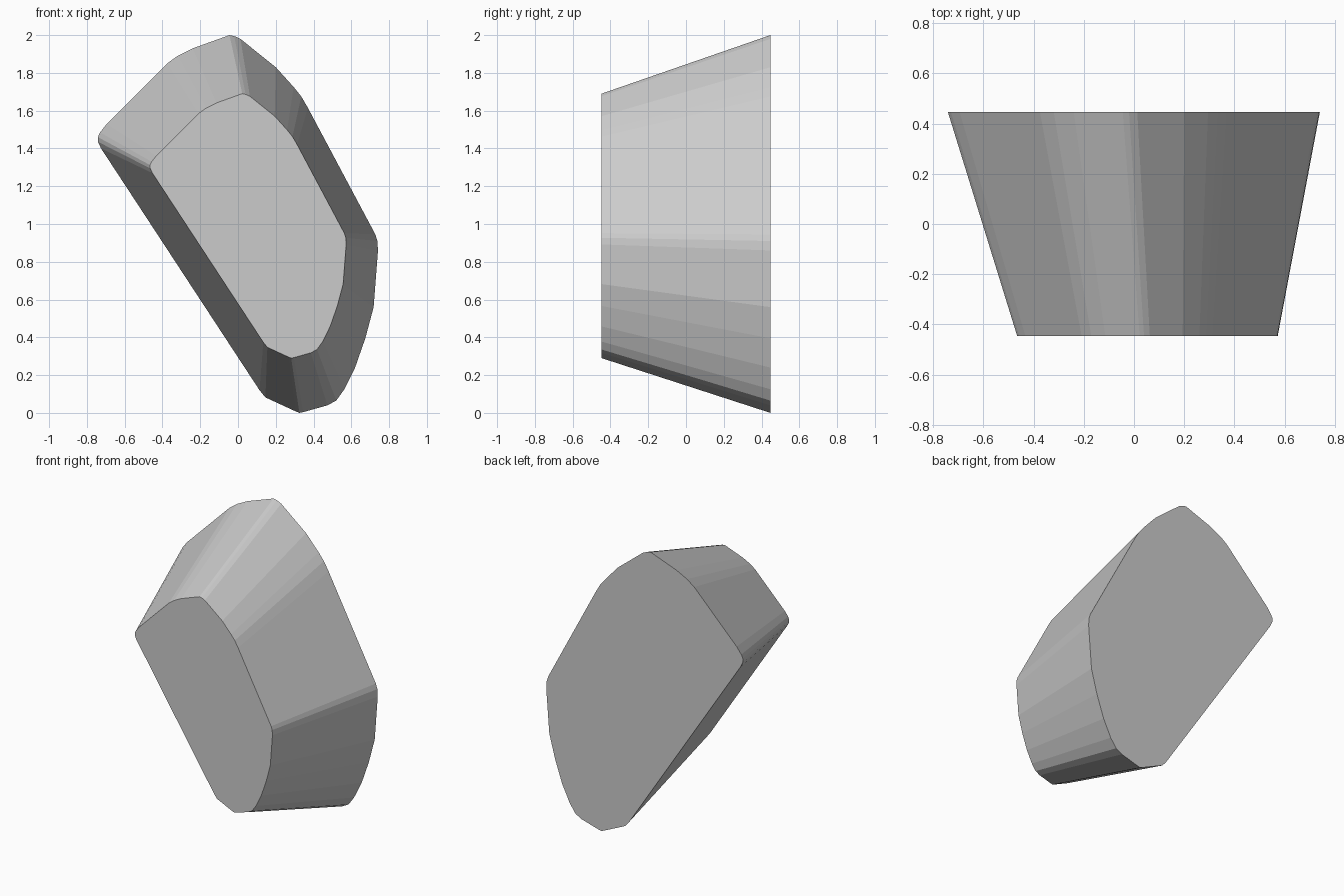
import bpy, bmesh

if "Cube" in bpy.data.objects:
    bpy.data.objects.remove(bpy.data.objects["Cube"])

# Outline of the large back face (x, z), clockwise from the top
PROFILE = [
    (-0.045, 2.0), (-0.02, 1.995), (0.013, 1.98), (0.2, 1.83), (0.295, 1.725),
    (0.335, 1.675), (0.37, 1.615), (0.727, 0.945), (0.738, 0.91), (0.741, 0.86),
    (0.718, 0.56), (0.674, 0.395), (0.62, 0.24), (0.563, 0.125), (0.52, 0.065),
    (0.473, 0.04), (0.345, 0.004), (0.325, 0.0), (0.305, 0.008), (0.145, 0.082),
    (0.114, 0.12), (-0.725, 1.40), (-0.741, 1.435), (-0.742, 1.46),
    (-0.73, 1.485), (-0.695, 1.53), (-0.375, 1.85), (-0.32, 1.89), (-0.24, 1.93),
]
HALF_DEPTH = 0.447
TAPER = 0.7                # front face is a smaller copy of the back face
SHIFT_X, SHIFT_Z = 0.054, 0.29

grey = bpy.data.materials.new("light_grey")
grey.diffuse_color = (0.6, 0.6, 0.6, 1)
grey.use_nodes = True
grey.node_tree.nodes["Principled BSDF"].inputs["Base Color"].default_value = grey.diffuse_color

# Tapered stone block lofted between the two faces
bm = bmesh.new()
back = [bm.verts.new((x, HALF_DEPTH, z)) for x, z in PROFILE]
front = [bm.verts.new((x * TAPER + SHIFT_X, -HALF_DEPTH, z * TAPER + SHIFT_Z))
         for x, z in PROFILE]
bm.faces.new(back)
bm.faces.new(front[::-1])
n = len(PROFILE)
for i in range(n):
    j = (i + 1) % n
    bm.faces.new((back[i], front[i], front[j], back[j]))
bmesh.ops.recalc_face_normals(bm, faces=bm.faces[:])

mesh = bpy.data.meshes.new("tapered_block")
bm.to_mesh(mesh)
bm.free()
mesh.materials.append(grey)
block = bpy.data.objects.new("tapered_block", mesh)
bpy.context.collection.objects.link(block)
